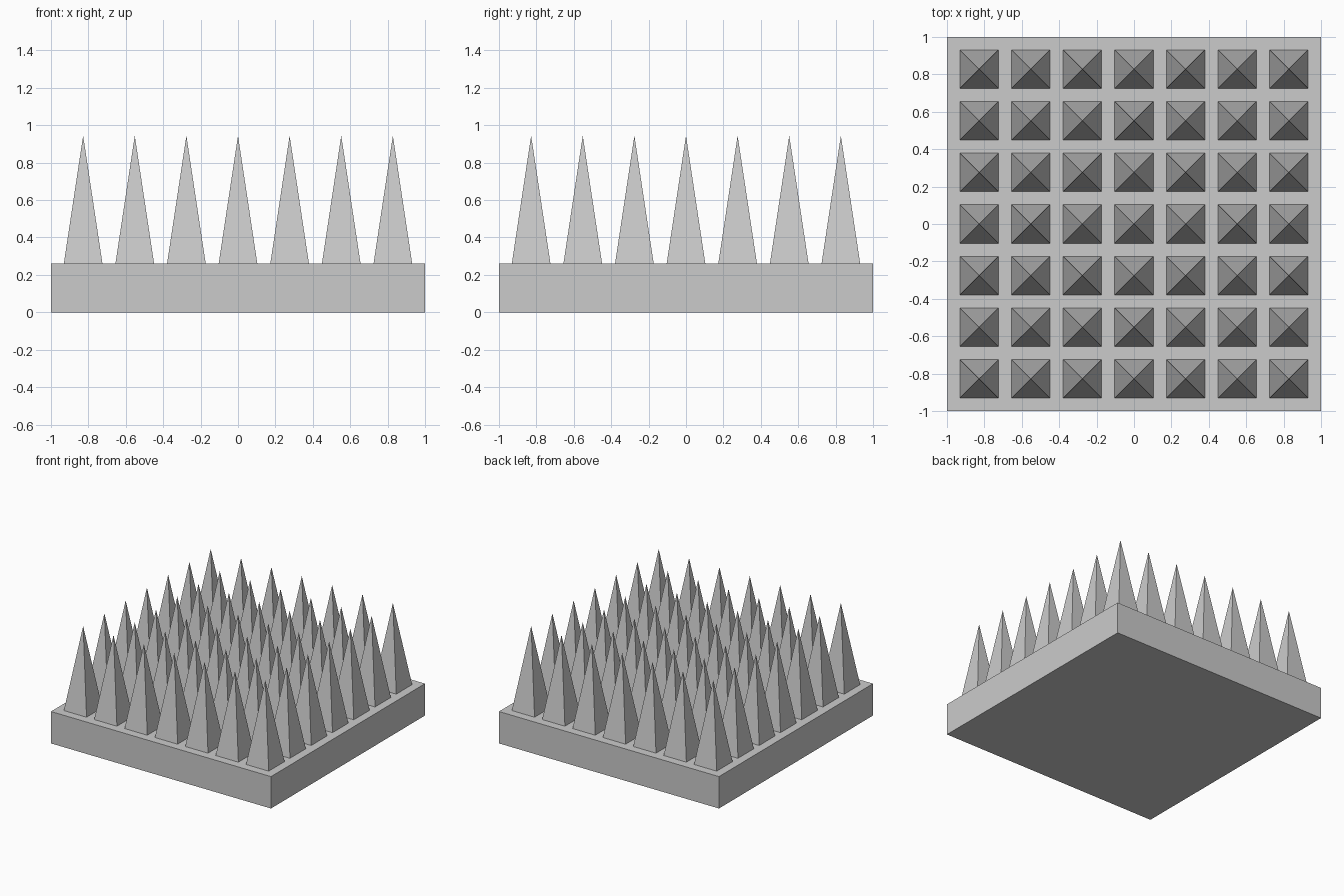
import bpy, bmesh, math
from mathutils import Matrix

if "Cube" in bpy.data.objects:
    bpy.data.objects.remove(bpy.data.objects["Cube"])

BASE_H = 0.262      # slab thickness
TIP_Z = 0.944       # spike tip height
HALF = 0.103        # half width of a spike's square foot
PITCH = 0.276       # spacing between spikes
COUNT = 7


def add_object(name, bm):
    mesh = bpy.data.meshes.new(name)
    bm.to_mesh(mesh)
    bm.free()
    obj = bpy.data.objects.new(name, mesh)
    bpy.context.collection.objects.link(obj)
    return obj


# Square base slab
bm = bmesh.new()
bmesh.ops.create_cube(bm, size=1, matrix=Matrix.Translation((0, 0, BASE_H / 2))
                      @ Matrix.Diagonal((2, 2, BASE_H, 1)))
add_object("base_slab", bm)

# Grid of four-sided pyramid spikes, open where they meet the slab
bm = bmesh.new()
for row in range(COUNT):
    for col in range(COUNT):
        x = (col - (COUNT - 1) / 2) * PITCH
        y = (row - (COUNT - 1) / 2) * PITCH
        foot = [bm.verts.new((x + sx * HALF, y + sy * HALF, BASE_H))
                for sx, sy in ((-1, -1), (1, -1), (1, 1), (-1, 1))]
        tip = bm.verts.new((x, y, TIP_Z))
        for i in range(4):
            bm.faces.new((foot[i], foot[(i + 1) % 4], tip))
add_object("spikes", bm)
